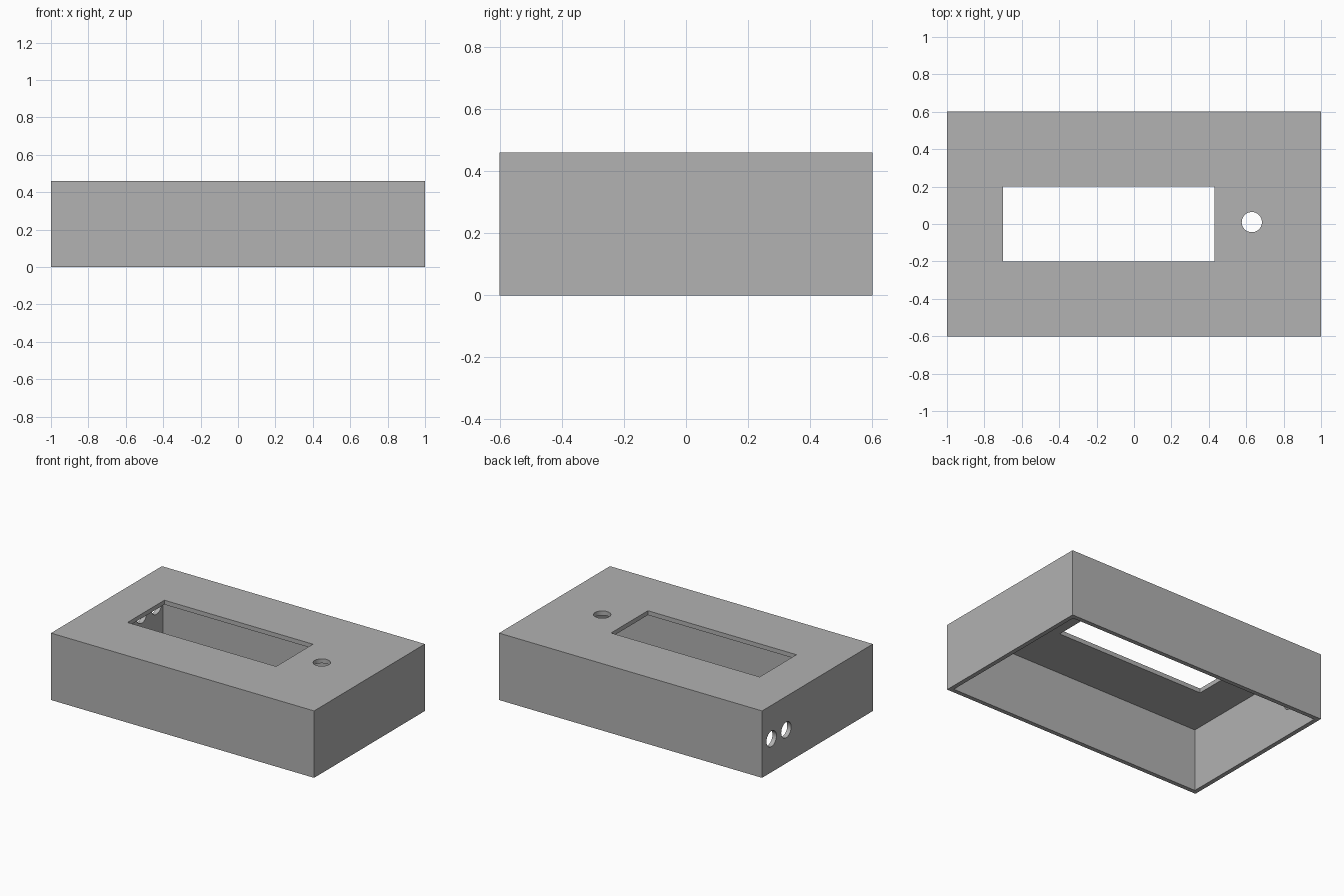
import bpy
import math

default_cube = bpy.data.objects.get("Cube")
if default_cube:
    bpy.data.objects.remove(default_cube, do_unlink=True)

# Overall size and wall thickness
LENGTH, DEPTH, HEIGHT, WALL = 2.0, 1.204, 0.46, 0.03
HOLE_RADIUS = 0.054

# Single grey plastic
grey = bpy.data.materials.new("grey plastic")
grey.use_nodes = True
colour = (0.445, 0.445, 0.445, 1.0)
grey.diffuse_color = colour
grey.node_tree.nodes["Principled BSDF"].inputs["Base Color"].default_value = colour


def box(name, low, high):
    """Box spanning two opposite corners."""
    centre = [(a + b) / 2 for a, b in zip(low, high)]
    bpy.ops.mesh.primitive_cube_add(size=1, location=centre)
    obj = bpy.context.object
    obj.name = name
    obj.scale = [b - a for a, b in zip(low, high)]
    bpy.ops.object.transform_apply(location=True, rotation=False, scale=True)
    obj.data.materials.append(grey)
    return obj


def drill(name, centre, rotation=(0, 0, 0)):
    """Round cutter, long enough to pass through one wall."""
    bpy.ops.mesh.primitive_cylinder_add(
        vertices=48, radius=HOLE_RADIUS, depth=0.2, location=centre, rotation=rotation)
    obj = bpy.context.object
    obj.name = name
    obj.data.materials.append(grey)
    return obj


def cut(target, cutter):
    """Subtract the cutter from the target and discard it."""
    cutter.hide_render = True
    mod = target.modifiers.new(cutter.name, "BOOLEAN")
    mod.operation = "DIFFERENCE"
    mod.solver = "EXACT"
    mod.object = cutter
    bpy.context.view_layer.objects.active = target
    bpy.ops.object.modifier_apply(modifier=mod.name)
    bpy.data.objects.remove(cutter, do_unlink=True)


# Outer shell of the enclosure
x, y = LENGTH / 2, DEPTH / 2
enclosure = box("enclosure", (-x, -y, 0), (x, y, HEIGHT))

# Hollow interior, open underneath
cut(enclosure, box("cavity", (WALL - x, WALL - y, -0.1), (x - WALL, y - WALL, HEIGHT - WALL)))

# Display window and button hole in the top
cut(enclosure, box("display_window", (-0.7, -0.2, HEIGHT - 0.1), (0.43, 0.2, HEIGHT + 0.1)))
cut(enclosure, drill("button_hole", (0.63, 0.01, HEIGHT)))

# Pair of cable holes in the end wall
for hole_y in (0.34, 0.5):
    cut(enclosure, drill("cable_hole", (-x, hole_y, HEIGHT / 2), (0, math.pi / 2, 0)))

# Smooth hole walls, sharp box edges
bpy.ops.object.select_all(action="DESELECT")
enclosure.select_set(True)
bpy.context.view_layer.objects.active = enclosure
bpy.ops.object.shade_smooth_by_angle(angle=math.radians(30))
